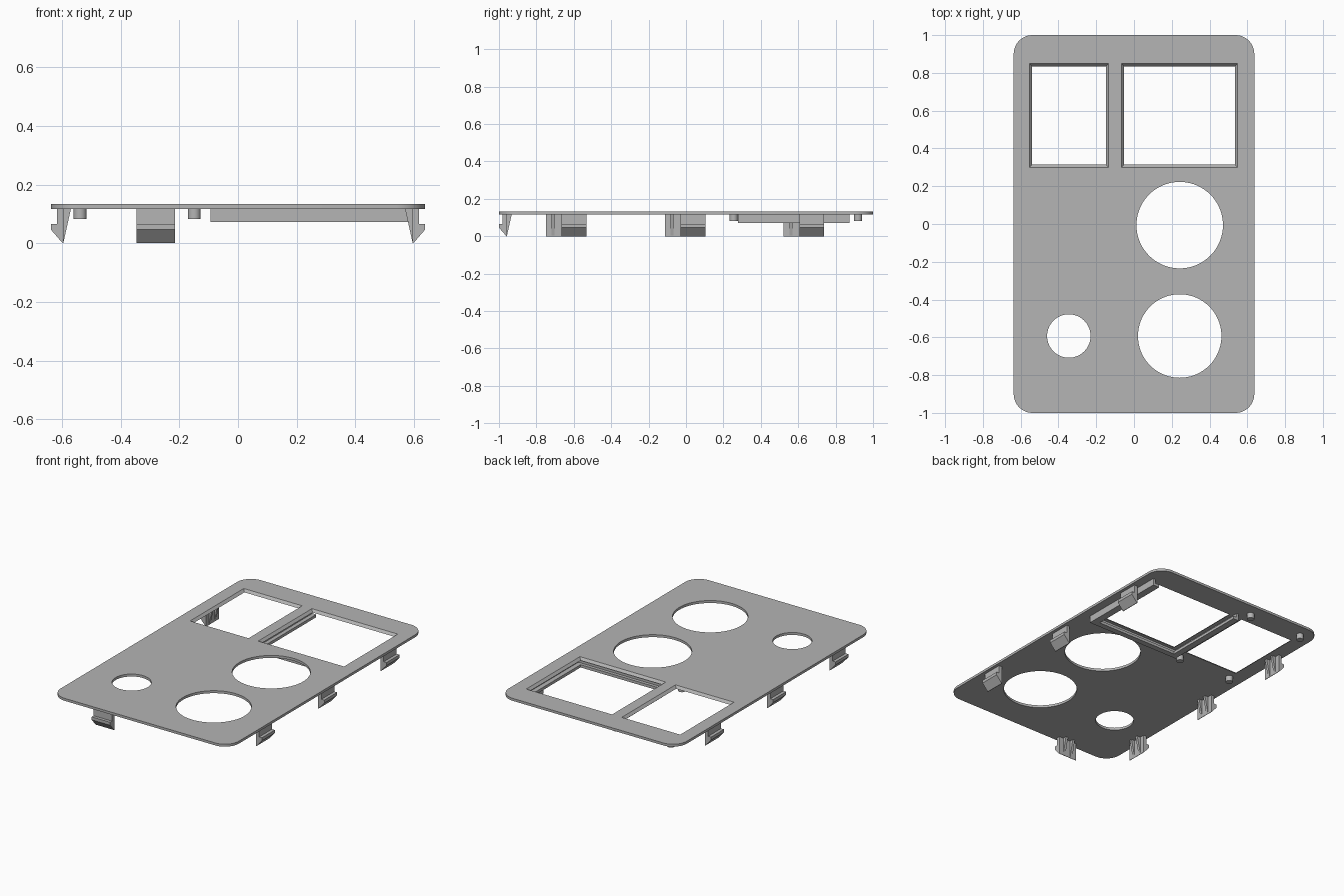
import bpy, bmesh, math
from mathutils import Matrix, Vector

if "Cube" in bpy.data.objects:
    bpy.data.objects.remove(bpy.data.objects["Cube"])

W, L = 0.637, 1.0            # half width and half length of the plate
Z0, Z1 = 0.117, 0.133        # underside and top of the plate

grey = bpy.data.materials.new("mid_grey_plastic")
grey.diffuse_color = (0.46, 0.46, 0.46, 1)
grey.use_nodes = True
grey.node_tree.nodes["Principled BSDF"].inputs["Base Color"].default_value = grey.diffuse_color


def make(name, bm):
    bmesh.ops.recalc_face_normals(bm, faces=bm.faces)
    me = bpy.data.meshes.new(name)
    bm.to_mesh(me)
    bm.free()
    me.materials.append(grey)
    ob = bpy.data.objects.new(name, me)
    bpy.context.collection.objects.link(ob)
    return ob


def loft(bm, low, high):
    """Closed solid between two matching rings of points."""
    a = [bm.verts.new(p) for p in low]
    b = [bm.verts.new(p) for p in high]
    n = len(a)
    bm.faces.new(a[::-1])
    bm.faces.new(b)
    for i in range(n):
        bm.faces.new((a[i], a[(i + 1) % n], b[(i + 1) % n], b[i]))


def box(bm, x0, x1, y0, y1, z0, z1):
    ring = [(x0, y0), (x1, y0), (x1, y1), (x0, y1)]
    loft(bm, [(x, y, z0) for x, y in ring], [(x, y, z1) for x, y in ring])


def circle(cx, cy, r, n):
    return [(cx + r * math.cos(2 * math.pi * i / n),
             cy + r * math.sin(2 * math.pi * i / n)) for i in range(n)]


def smooth(ob):
    bpy.ops.object.select_all(action='DESELECT')
    ob.select_set(True)
    bpy.context.view_layer.objects.active = ob
    bpy.ops.object.shade_smooth_by_angle(angle=math.radians(30))


# Cover plate with rounded corners
R, outline = 0.10, []
for k, (sx, sy) in enumerate([(1, 1), (-1, 1), (-1, -1), (1, -1)]):
    for i in range(13):
        a = math.pi / 2 * (k + i / 12)
        outline.append((sx * (W - R) + R * math.cos(a), sy * (L - R) + R * math.sin(a)))
bm = bmesh.new()
loft(bm, [(x, y, Z0) for x, y in outline], [(x, y, Z1) for x, y in outline])
plate = make("cover_plate", bm)

# Cutters: three round holes and two windows with sloping edges
bm = bmesh.new()
for cx, cy, r in [(0.242, -0.006, 0.229), (0.242, -0.593, 0.221), (-0.345, -0.593, 0.115)]:
    ring = circle(cx, cy, r, 72)
    loft(bm, [(x, y, Z0 - 0.02) for x, y in ring], [(x, y, Z1 + 0.02) for x, y in ring])
for x0, x1 in [(-0.553, -0.135), (-0.066, 0.548)]:
    y0, y1, s = 0.30, 0.849, 0.014
    rings = []
    for z in (Z0 - 0.008, Z1 + 0.008):
        d = s * (Z1 - z) / (Z1 - Z0)
        rings.append([(x0 + d, y0 + d, z), (x1 - d, y0 + d, z),
                      (x1 - d, y1 - d, z), (x0 + d, y1 - d, z)])
    loft(bm, *rings)
cutter = make("opening_cutter", bm)
cutter.hide_render = True
mod = plate.modifiers.new("openings", 'BOOLEAN')
mod.operation, mod.solver, mod.object = 'DIFFERENCE', 'EXACT', cutter
bpy.context.view_layer.objects.active = plate
bpy.ops.object.modifier_apply(modifier=mod.name)
bpy.data.objects.remove(cutter)
smooth(plate)

# Three-sided slide-in frame under the large window, with a slot above its lip
bm = bmesh.new()
for o, m, i in [(-0.094, -0.078, -0.052), (0.58, 0.564, 0.534)]:
    box(bm, min(o, m), max(o, m), 0.277, 0.873, 0.072, Z0)
    box(bm, min(m, i), max(m, i), 0.277, 0.873, 0.072, 0.09)
box(bm, -0.078, 0.564, 0.277, 0.293, 0.072, Z0)
box(bm, -0.052, 0.534, 0.293, 0.314, 0.072, 0.09)
make("panel_slide_frame", bm)

# Four short posts around the small window
for x in (-0.538, -0.149):
    for y in (0.255, 0.92):
        bm = bmesh.new()
        ring = circle(x, y, 0.022, 24)
        loft(bm, [(px, py, 0.082) for px, py in ring], [(px, py, Z0) for px, py in ring])
        smooth(make("mounting_post", bm))

# Snap clips: hooked wall with two tapered ribs; local x points outwards
HOOK = [(-0.02, Z0), (-0.02, 0.065), (0, 0.065), (0, 0.046), (-0.04, 0), (-0.043, 0), (-0.043, Z0)]
RIB = [(-0.042, Z0), (-0.042, 0.0), (-0.068, Z0)]


def clip(name, pos, angle):
    bm = bmesh.new()
    for prof, c, h in [(HOOK, 0, 0.066), (RIB, -0.027, 0.008), (RIB, 0.027, 0.008)]:
        loft(bm, [(x, c - h, z) for x, z in prof], [(x, c + h, z) for x, z in prof])
    bm.transform(Matrix.Translation(Vector(pos)) @ Matrix.Rotation(angle, 4, 'Z'))
    make(name, bm)


for y in (-0.599, 0.037, 0.673):
    clip("right_clip", (W, y, 0), 0)
for y in (-0.683, -0.047, 0.588):
    clip("left_clip", (-W, y, 0), math.pi)
clip("front_clip", (-0.28, -L, 0), -math.pi / 2)
